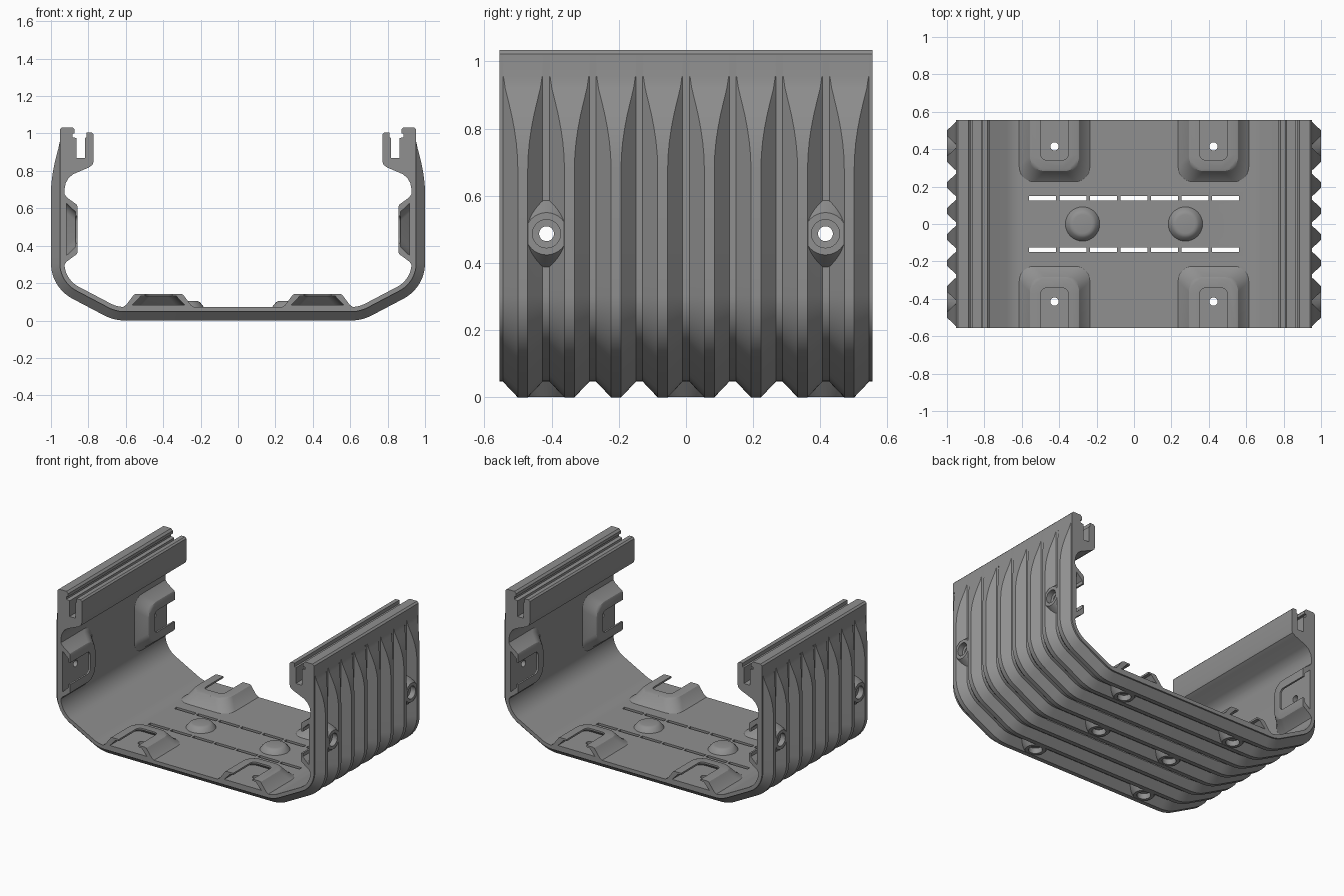
import bpy, bmesh
from math import sin, cos, pi, radians

cube = bpy.data.objects.get("Cube")
if cube:
    bpy.data.objects.remove(cube, do_unlink=True)

grey = bpy.data.materials.new("grey_metal")
grey.use_nodes = True
GREY = (0.28, 0.28, 0.28, 1)
grey.diffuse_color = GREY
grey.node_tree.nodes["Principled BSDF"].inputs["Base Color"].default_value = GREY

HALF = 0.555            # half length of the extrusion
RIBS = 8
PITCH = 2 * HALF / RIBS
DEPTH = 0.047           # rib height
INNER = 0.072           # inner surface, measured in from the rib crests
END = 0.415             # distance of the end fixings from the middle


def loft(bm, rings):
    """Closed solid through a list of rings with equal point counts."""
    rows = [[bm.verts.new(p) for p in ring] for ring in rings]
    n = len(rows[0])
    for a, b in zip(rows, rows[1:]):
        for i in range(n):
            j = (i + 1) % n
            bm.faces.new((a[i], a[j], b[j], b[i]))
    bm.faces.new(rows[0])
    bm.faces.new(rows[-1])


def finish(bm, name):
    bmesh.ops.recalc_face_normals(bm, faces=bm.faces)
    mesh = bpy.data.meshes.new(name)
    bm.to_mesh(mesh)
    bm.free()
    mesh.materials.append(grey)
    obj = bpy.data.objects.new(name, mesh)
    bpy.context.collection.objects.link(obj)
    return obj


def bend(d):
    """Lower corner of the right half, offset inward by d."""
    tilt = radians(27.6)
    pts = []
    for cx, cz, r, a0, a1, n in ((0.604, 0.24, 0.24, 0, tilt, 6),
                                 (0.785, 0.307, 0.215, tilt, pi / 2, 12)):
        for i in range(n + 1):
            a = a0 + (a1 - a0) * i / n
            pts.append((cx + (r - d) * sin(a), cz - (r - d) * cos(a)))
    return pts


# Outer profile: point, outward normal and rib height
def outer_profile():
    valley, crest = bend(DEPTH), bend(0)
    out = [(v, c, DEPTH) for v, c in zip(valley, crest)]
    for z, h in ((0.5, 1), (0.68, 1), (0.72, .97), (0.76, .89), (0.80, .76), (0.84, .59),
                 (0.88, .38), (0.92, .16), (0.955, 0), (1.022, 0)):
        x = 1 - DEPTH
        out.append(((x, z), (x + h * DEPTH, z), h * DEPTH))
    return out


# Inner profile, from the top of the slotted rail down to the floor
rail = [(0.942, 1.033), (0.885, 1.033), (0.873, 1.02), (0.873, 1.0), (0.885, 0.998),
        (0.885, 0.98), (0.863, 0.975), (0.863, 0.87), (0.818, 0.87), (0.818, 0.975),
        (0.81, 0.98), (0.81, 1.004), (0.782, 1.004), (0.772, 0.994), (0.772, 0.85),
        (0.778, 0.832), (0.80, 0.817), (0.88, 0.783), (0.905, 0.763), (0.921, 0.735),
        (0.928, 0.70)]
inner = rail + bend(INNER)[::-1]
outer = outer_profile()


def section(yc, crest, side):
    """One cross-section; crest flats widen where the ribs fade out."""
    def y_at(h):
        if not crest:
            return yc
        return yc + side * (PITCH / 2 - 0.01 - 0.95 * max(h, 0.002))
    right = []
    for v, c, h in outer:
        p = c if crest else v
        right.append((p[0], y_at(h), p[1]))
    right += [(x, y_at(DEPTH), z) for x, z in inner]
    left = [(-x, y, z) for x, y, z in reversed(right)]
    return right + left


# Ribbed shell
stations = [section(-HALF, False, 0)]
for k in range(RIBS):
    yc = -HALF + (k + 0.5) * PITCH
    stations += [section(yc - PITCH / 2 + 0.01, False, 0), section(yc, True, -1),
                 section(yc, True, 1), section(yc + PITCH / 2 - 0.01, False, 0)]
stations.append(section(HALF, False, 0))
bm = bmesh.new()
loft(bm, stations)
shell = finish(bm, "ribbed_cradle")


# Local frames: u along the panel, y along the extrusion, n inward from the inner face
def floor_frame(cx):
    return lambda u, y, n: (cx + u, y, INNER + n)


def wall_frame(side):
    return lambda u, y, n: (side * (1 - INNER - n), y, 0.487 + u)


panels = [floor_frame(0.425), floor_frame(-0.425), wall_frame(1), wall_frame(-1)]


def tongue(bm, frame, sy, layers, y_end, radius):
    """Loft of U-shaped outlines, open toward the end of the extrusion."""
    rings = []
    for half, n in layers:
        y0, r = END - half, min(radius, half)
        pts = [(-half, y_end)]
        for cx, a0 in ((-half + r, pi), (half - r, 1.5 * pi)):
            for i in range(9):
                a = a0 + i * pi / 16
                pts.append((cx + r * cos(a), y0 + r + r * sin(a)))
        pts.append((half, y_end))
        rings.append([frame(u, sy * y, n) for u, y in pts])
    loft(bm, rings)


def turned(bm, frame, yc, layers, segs=32):
    """Round solid along the panel normal."""
    loft(bm, [[frame(r * cos(2 * pi * i / segs), yc + r * sin(2 * pi * i / segs), n)
               for i in range(segs)] for r, n in layers])


def box(bm, x0, x1, y0, y1, z0, z1):
    loft(bm, [[(x0, y0, z), (x1, y0, z), (x1, y1, z), (x0, y1, z)] for z in (z0, z1)])


ends = [(f, sy) for f in panels for sy in (-1, 1)]
middles = [floor_frame(0.275), floor_frame(-0.275)]
fixings = [(f, sy * END) for f, sy in ends] + [(f, 0) for f in middles]

# Raised end bosses, middle domes and outer screw seats
bm = bmesh.new()
for f, sy in ends:
    tongue(bm, f, sy, [(0.195, -0.006), (0.187, 0.002), (0.172, 0.012), (0.138, 0.058),
                       (0.132, 0.066), (0.122, 0.07)], HALF, 0.08)
for f in middles:
    turned(bm, f, 0, [(0.095, -0.006), (0.09, 0.003), (0.083, 0.012), (0.072, 0.025),
                      (0.062, 0.031), (0.05, 0.033)])
for f, y in fixings:
    turned(bm, f, y, [(0.107, -0.015), (0.063, -0.071)])
bosses = finish(bm, "bosses")

# Hollows under the end bosses
bm = bmesh.new()
for f, sy in ends:
    tongue(bm, f, sy, [(0.138, 0.012), (0.095, 0.058)], 0.6, 0.05)
hollows = finish(bm, "hollows")

# Open notches in the boss tops, and vent slits in the floor
bm = bmesh.new()
for f, sy in ends:
    tongue(bm, f, sy, [(0.073, 0.03), (0.073, 0.1)], 0.6, 0.03)
for sy in (-1, 1):
    for k in range(-3, 4):
        x, y = k * 0.163, sy * PITCH
        box(bm, x - 0.073, x + 0.073, y - 0.012, y + 0.012, -0.05, 0.12)
notches = finish(bm, "notches")

# Stepped screw holes; the middle pair is blind
bm = bmesh.new()
for f, y in fixings:
    deep = 0.02 if y else 0.012
    turned(bm, f, y, [(0.042, -0.12), (0.042, -0.035), (0.022, -0.034), (0.022, deep)])
holes = finish(bm, "screw_holes")

bpy.context.view_layer.objects.active = shell
for tool, op in ((bosses, "UNION"), (hollows, "DIFFERENCE"),
                 (notches, "DIFFERENCE"), (holes, "DIFFERENCE")):
    mod = shell.modifiers.new(tool.name, "BOOLEAN")
    mod.object, mod.operation, mod.solver = tool, op, "EXACT"
    bpy.ops.object.modifier_apply(modifier=mod.name)
    bpy.data.objects.remove(tool, do_unlink=True)

bpy.ops.object.select_all(action="DESELECT")
shell.select_set(True)
bpy.ops.object.shade_smooth_by_angle(angle=radians(28))
